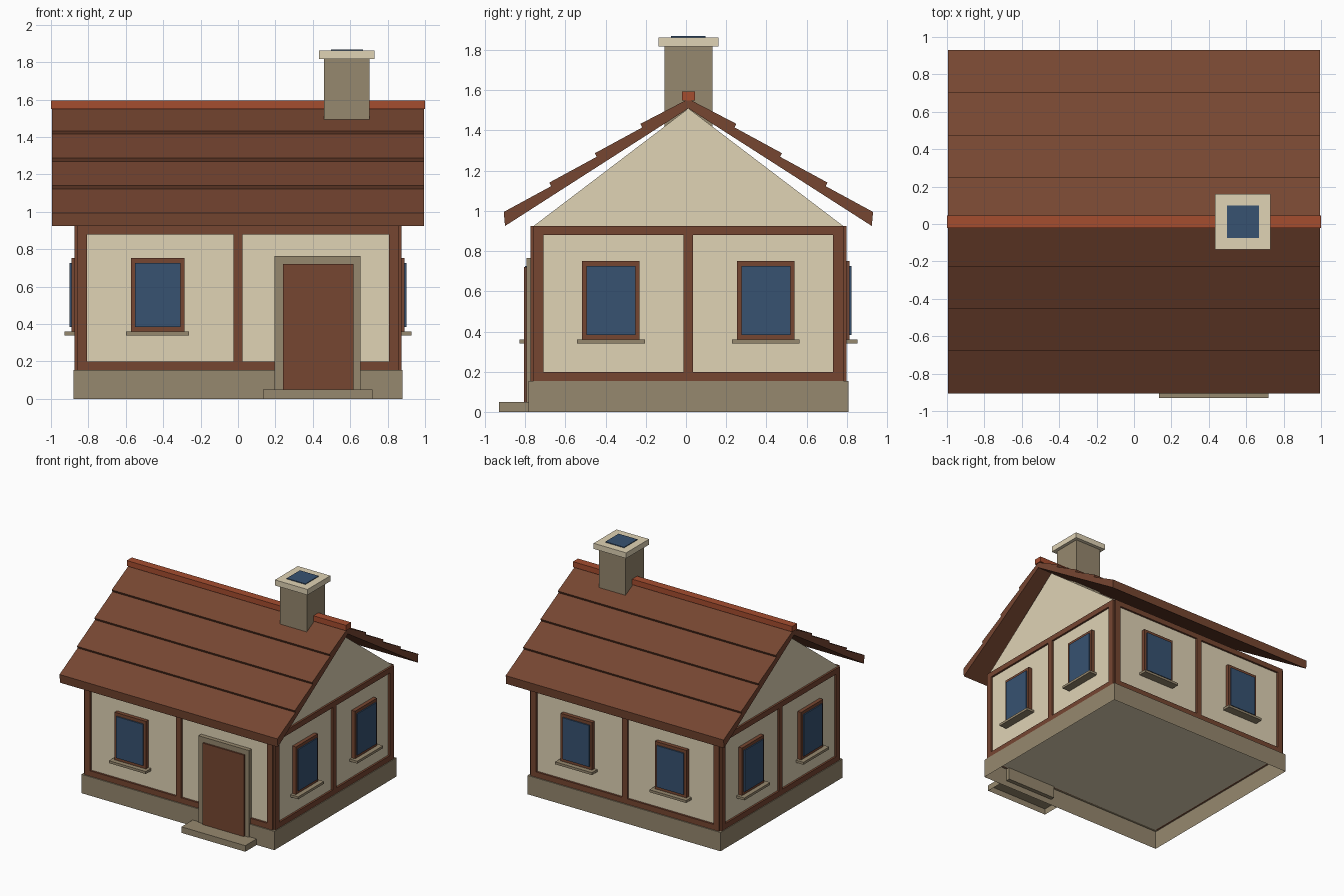
import bpy
import bmesh

cube = bpy.data.objects.get("Cube")
if cube:
    bpy.data.objects.remove(cube, do_unlink=True)


def material(name, r, g, b):
    """Flat material from 0-255 display values, stored as linear."""
    def lin(v):
        v /= 255
        return v / 12.92 if v <= 0.04045 else ((v + 0.055) / 1.055) ** 2.4
    colour = (lin(r), lin(g), lin(b), 1)
    m = bpy.data.materials.new(name)
    m.use_nodes = True
    m.diffuse_color = colour
    bsdf = m.node_tree.nodes["Principled BSDF"]
    bsdf.inputs["Base Color"].default_value = colour
    bsdf.inputs["Roughness"].default_value = 0.9
    return m


PLASTER = material("cream plaster", 224, 211, 181)
STONE = material("grey brown stone", 150, 136, 110)
WOOD = material("brown wood", 118, 70, 49)
RIDGE = material("red clay", 165, 77, 47)
GLASS = material("blue glass", 55, 82, 113)

MID = 0.012           # y of the ridge line
HALF_X, HALF_Y = 0.858, 0.77   # plaster wall faces
EAVE = 0.925          # top of the walls


def prism(name, profile, x0, x1, mat, open_bottom=False):
    """Extrude a (y, z) profile along x, facing outwards."""
    bm = bmesh.new()
    ends = [[bm.verts.new((x, MID + y, z)) for y, z in profile] for x in (x0, x1)]
    for end in ends:
        bm.faces.new(end)
    for i in range(len(profile)):
        a, b = ends[0][i - 1], ends[0][i]
        bm.faces.new((a, b, ends[1][i], ends[1][i - 1]))
    bmesh.ops.recalc_face_normals(bm, faces=bm.faces)
    if open_bottom:
        under = [f for f in bm.faces if f.normal.z < -0.9]
        bmesh.ops.delete(bm, geom=under, context="FACES")
    mesh = bpy.data.meshes.new(name)
    bm.to_mesh(mesh)
    bm.free()
    mesh.materials.append(mat)
    ob = bpy.data.objects.new(name, mesh)
    bpy.context.scene.collection.objects.link(ob)


def box(name, xs, ys, zs, mat, open_bottom=False):
    (y0, y1), (z0, z1) = sorted(ys), zs
    profile = [(y0, z0), (y1, z0), (y1, z1), (y0, z1)]
    prism(name, profile, *sorted(xs), mat, open_bottom)


def on_wall(side, part, us, ds, zs, mat):
    """Box on a wall: us runs along it, ds is the distance out from its face."""
    sign = -1 if side in ("front", "right") else 1
    name = side + "_" + part
    if side in ("front", "back"):
        box(name, us, [sign * (HALF_Y + d) for d in ds], zs, mat)
    else:
        box(name, [sign * (HALF_X + d) for d in ds], us, zs, mat)


# Hollow stone base, and plastered body with gables
box("stone_base", (-0.88, 0.88), (-0.795, 0.795), (0, 0.155), STONE, True)
prism("plaster_body", [(-HALF_Y, 0.152), (HALF_Y, 0.152), (HALF_Y, EAVE),
                       (0, 1.51), (-HALF_Y, EAVE)], -HALF_X, HALF_X, PLASTER)


# Timber framing
def timbers(side, half):
    out = (-0.01, 0.016)
    on_wall(side, "bottom_beam", (-half, half), out, (0.155, 0.2), WOOD)
    on_wall(side, "top_beam", (-half, half), out, (0.88, EAVE), WOOD)
    for part, u, w in (("post_a", 0.025 - half, 0.025),
                       ("middle_post", 0, 0.0235),
                       ("post_b", half - 0.025, 0.025)):
        on_wall(side, part, (u - w, u + w), out, (0.2, 0.88), WOOD)


# Window with frame, pane and sill
def window(side, part, u):
    def piece(label, w, ds, zs, mat):
        on_wall(side, part + label, (u - w, u + w), ds, zs, mat)
    piece("_frame", 0.143, (-0.01, 0.032), (0.355, 0.752), WOOD)
    piece("_pane", 0.122, (0.02, 0.042), (0.384, 0.726), GLASS)
    piece("_sill", 0.168, (-0.01, 0.07), (0.34, 0.36), STONE)


for side, half, u in (("front", HALF_X, 0.43), ("back", HALF_X, 0.43),
                      ("left", HALF_Y, 0.385), ("right", HALF_Y, 0.385)):
    timbers(side, half)
    window(side, "window_a", -u)
    if side != "front":
        window(side, "window_b", u)

# Door, surround and hollow step
on_wall("front", "door_surround", (0.195, 0.655), (-0.01, 0.035), (0.05, 0.765), STONE)
on_wall("front", "door", (0.24, 0.618), (0.02, 0.048), (0.05, 0.722), WOOD)
box("door_step", (0.135, 0.718), (-0.942, -0.795), (0, 0.05), STONE, True)

# Roof slopes: four overlapping courses above a straight underside
COURSES, RUN, RISE = 4, 0.2265, 0.146
for name, s in (("front_roof", -1), ("back_roof", 1)):
    profile = [(0, 1.51), (s * 0.912, EAVE)]
    for i in range(COURSES):
        y = 0.918 - i * RUN
        z = 0.995 + i * RISE
        profile.append((s * y, z))
        if i < COURSES - 1:
            profile.append((s * (y - RUN - 0.009), z + 0.128))
    profile.append((0, 1.557))
    prism(name, profile, -0.994, 0.994, WOOD)
box("ridge_cap", (-1, 1), (-0.033, 0.033), (1.55, 1.595), RIDGE)

# Chimney
box("chimney_shaft", (0.46, 0.703), (-0.12, 0.12), (1.38, 1.817), STONE)
box("chimney_cap", (0.433, 0.73), (-0.149, 0.149), (1.817, 1.863), PLASTER)
box("chimney_opening", (0.496, 0.667), (-0.086, 0.086), (1.85, 1.869), GLASS)
